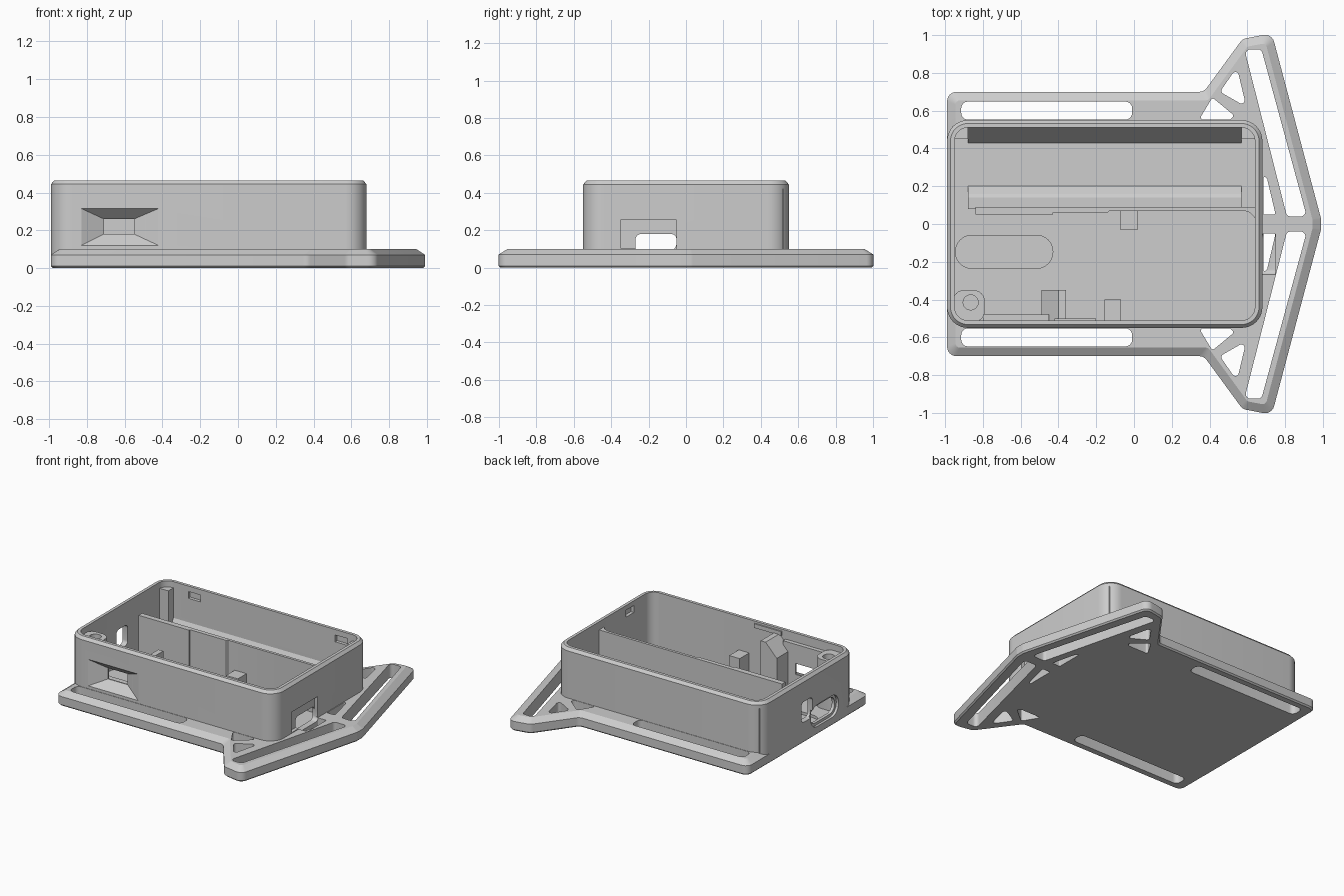
import bpy, bmesh, math
from mathutils import Vector

old = bpy.data.objects.get("Cube")
if old:
    bpy.data.objects.remove(old, do_unlink=True)

grey = bpy.data.materials.new("plain grey")
grey.use_nodes = True
grey.diffuse_color = (0.61, 0.61, 0.61, 1)
grey.node_tree.nodes["Principled BSDF"].inputs["Base Color"].default_value = (0.61, 0.61, 0.61, 1)

AXES = {"x": lambda u, v, w: (w, u, v), "y": lambda u, v, w: (u, w, v), "z": lambda u, v, w: (u, v, w)}


def rect(x0, x1, y0, y1):
    return [(x0, y0), (x1, y0), (x1, y1), (x0, y1)]


def inset(pts, d):
    """Move every edge of a counter-clockwise outline inwards by d."""
    out = []
    for i, p in enumerate(pts):
        p, a, b = Vector(p), Vector(pts[i - 1]), Vector(pts[(i + 1) % len(pts)])
        e, f = (p - a).normalized(), (b - p).normalized()
        n, m = Vector((-e.y, e.x)), Vector((-f.y, f.x))
        out.append(p + (n + m) * (d / (1 + n.dot(m))))
    return out


def rounded(pts, r, steps=6):
    """Replace each corner of an outline by an arc."""
    if r <= 0:
        return [Vector(p) for p in pts]
    out = []
    for i, p in enumerate(pts):
        p = Vector(p)
        a = (Vector(pts[i - 1]) - p).normalized()
        b = (Vector(pts[(i + 1) % len(pts)]) - p).normalized()
        half = a.angle(b) / 2
        c = p + (a + b).normalized() * (r / math.sin(half))
        s = (p + a * (r / math.tan(half)) - c).normalized()
        e = (p + b * (r / math.tan(half)) - c).normalized()
        out += [c + s.slerp(e, k / steps).normalized() * r for k in range(steps + 1)]
    return out


def loft(name, rings, axis="z"):
    """Closed solid through a list of (outline, level)."""
    bm = bmesh.new()
    loops = [[bm.verts.new(AXES[axis](p[0], p[1], w)) for p in ring] for ring, w in rings]
    bm.faces.new(loops[0])
    bm.faces.new(loops[-1])
    n = len(loops[0])
    for lo, hi in zip(loops, loops[1:]):
        for i in range(n):
            bm.faces.new((lo[i], lo[(i + 1) % n], hi[(i + 1) % n], hi[i]))
    bmesh.ops.recalc_face_normals(bm, faces=bm.faces)
    mesh = bpy.data.meshes.new(name)
    bm.to_mesh(mesh)
    bm.free()
    mesh.materials.append(grey)
    ob = bpy.data.objects.new(name, mesh)
    bpy.context.collection.objects.link(ob)
    return ob


def prism(name, pts, w0, w1, axis="z", r=0):
    pts = rounded(pts, r)
    return loft(name, [(pts, w0), (pts, w1)], axis)


def combine(target, tool, operation="DIFFERENCE"):
    mod = target.modifiers.new("combine", "BOOLEAN")
    mod.object, mod.operation, mod.solver = tool, operation, "EXACT"
    bpy.context.view_layer.objects.active = target
    bpy.ops.object.modifier_apply(modifier=mod.name)
    bpy.data.objects.remove(tool, do_unlink=True)


def smooth(ob):
    bpy.ops.object.select_all(action="DESELECT")
    ob.select_set(True)
    bpy.context.view_layer.objects.active = ob
    bpy.ops.object.shade_smooth_by_angle(angle=math.radians(25))


# Base plate with arrow-shaped wing and chamfered top edge
half = [(0.99, 0.03), (0.73, 1.01), (0.575, 0.98), (0.37, 0.7), (-0.99, 0.7)]
outline = half + [(x, -y) for x, y in reversed(half)]


def plate_ring(d):
    return rounded(inset(outline, d), 0.05 - d * 0.6)


body = loft("case_body", [(plate_ring(0.01), 0), (plate_ring(0), 0.01),
                          (plate_ring(0), 0.07), (plate_ring(0.045), 0.1)])

# Strap slots and wing openings, same on both sides
openings = [
    (rect(-0.915, -0.01, 0.553, 0.648), 0.035),
    ([(0.585, 0.925), (0.675, 0.925), (0.915, 0.04), (0.81, 0.04)], 0.025),
    ([(0.685, 0.26), (0.705, 0.24), (0.75, 0.05), (0.685, 0.05)], 0.008),
    ([(0.545, 0.83), (0.595, 0.62), (0.455, 0.7)], 0.018),
    ([(0.415, 0.67), (0.53, 0.575), (0.51, 0.553), (0.345, 0.553)], 0.012),
]
for pts, r in openings:
    for side in (1, -1):
        combine(body, prism("opening_cutter", [(x, y * side) for x, y in pts], -0.1, 0.3, r=r))

# Box shell with rounded corners and chamfered rim
wall = rect(-0.99, 0.68, -0.55, 0.55)


def wall_ring(d):
    return rounded(inset(wall, d), 0.11 - d, 10)


combine(body, loft("shell", [(wall_ring(0.004), 0.004), (wall_ring(0), 0.012),
                             (wall_ring(0), 0.445), (wall_ring(0.018), 0.465)]), "UNION")
combine(body, loft("cavity", [(wall_ring(0.04), 0.06), (wall_ring(0.04), 0.6)]))

# Channel in the floor behind the end port
combine(body, prism("floor_channel", rect(-0.945, -0.43, -0.235, -0.06), 0.04, 0.2, r=0.085))

# Funnel-shaped switch opening through a thickened front wall
combine(body, prism("switch_backing", rect(-0.8, -0.45, -0.53, -0.48), 0.05, 0.4), "UNION")
combine(body, loft("switch_funnel", [(rect(-0.84, -0.41, 0.115, 0.32), -0.556),
                                     (rect(-0.71, -0.55, 0.18, 0.26), -0.49),
                                     (rect(-0.71, -0.55, 0.18, 0.26), -0.4)], "y"))

# Ports in the two end walls
combine(body, prism("port_recess", rect(-0.35, -0.05, 0.105, 0.255), 0.655, 0.75, "x"))
combine(body, prism("side_port", rect(-0.27, -0.05, 0.08, 0.18), 0.6, 0.75, "x", 0.03))
combine(body, prism("end_port", rect(-0.33, -0.05, 0.08, 0.2), -1.05, -0.93, "x", 0.055))
combine(body, prism("end_port_rim", rect(-0.35, -0.03, 0.06, 0.22), -1.05, -0.972, "x", 0.075))
combine(body, prism("end_button_hole", rect(-0.05, 0.08, 0.15, 0.3), -1.05, -0.93, "x", 0.03))

# Blind lid-clip notches just under the rim
for x in (-0.71, 0.48):
    combine(body, prism("clip_notch", rect(x - 0.05, x + 0.05, 0.375, 0.425), 0.48, 0.533, "y"))
combine(body, prism("clip_notch", rect(-0.31, -0.22, 0.38, 0.43), 0.6, 0.663, "x"))
smooth(body)

# Partition with a shallow panel and a curved joint at the end wall
smooth(prism("partition", [(-0.84, 0.05), (-0.43, 0.05), (-0.43, 0.06), (-0.14, 0.06), (-0.13, 0.07),
                           (0.585, 0.07), (0.615, 0.06), (0.635, 0.04), (0.65, 0.01), (0.65, 0.09),
                           (-0.84, 0.09)], 0.05, 0.405))

# Battery bay: corner posts and sloped cradle strips
for name, x0, x1 in (("left_bay_post", 0.57, 0.65), ("right_bay_post", -0.96, -0.88)):
    prism(name, rect(x0, x1, 0.45, 0.52), 0.05, 0.42)
prism("back_cradle", [(0.43, 0.05), (0.52, 0.05), (0.52, 0.2), (0.51, 0.2), (0.43, 0.06)], -0.88, 0.57, "x")
prism("front_cradle", [(0.08, 0.05), (0.21, 0.05), (0.16, 0.1), (0.14, 0.11), (0.08, 0.11)], -0.88, 0.57, "x")

# Board supports
prism("rear_support", rect(-0.075, 0.02, -0.03, 0.08), 0.05, 0.2)
prism("front_support", rect(-0.155, -0.07, -0.52, -0.4), 0.05, 0.22)

# Switch holder: screw post on one side, sloped block on the other
post = prism("screw_post", rounded(rect(-0.96, -0.79, -0.52, -0.35), 0.06), 0.05, 0.42)
hole = [(-0.865 + 0.04 * math.cos(k * math.tau / 24), -0.415 + 0.04 * math.sin(k * math.tau / 24))
        for k in range(24)]
combine(post, prism("screw_hole", hole, 0.2, 0.6))
smooth(post)
prism("switch_block", [(-0.49, 0.05), (-0.36, 0.05), (-0.36, 0.425), (-0.4, 0.425), (-0.49, 0.33)],
      -0.52, -0.35, "y")

# Small lid catch on the front wall
prism("lid_catch", rect(-0.42, -0.2, -0.515, -0.5), 0.42, 0.45)
